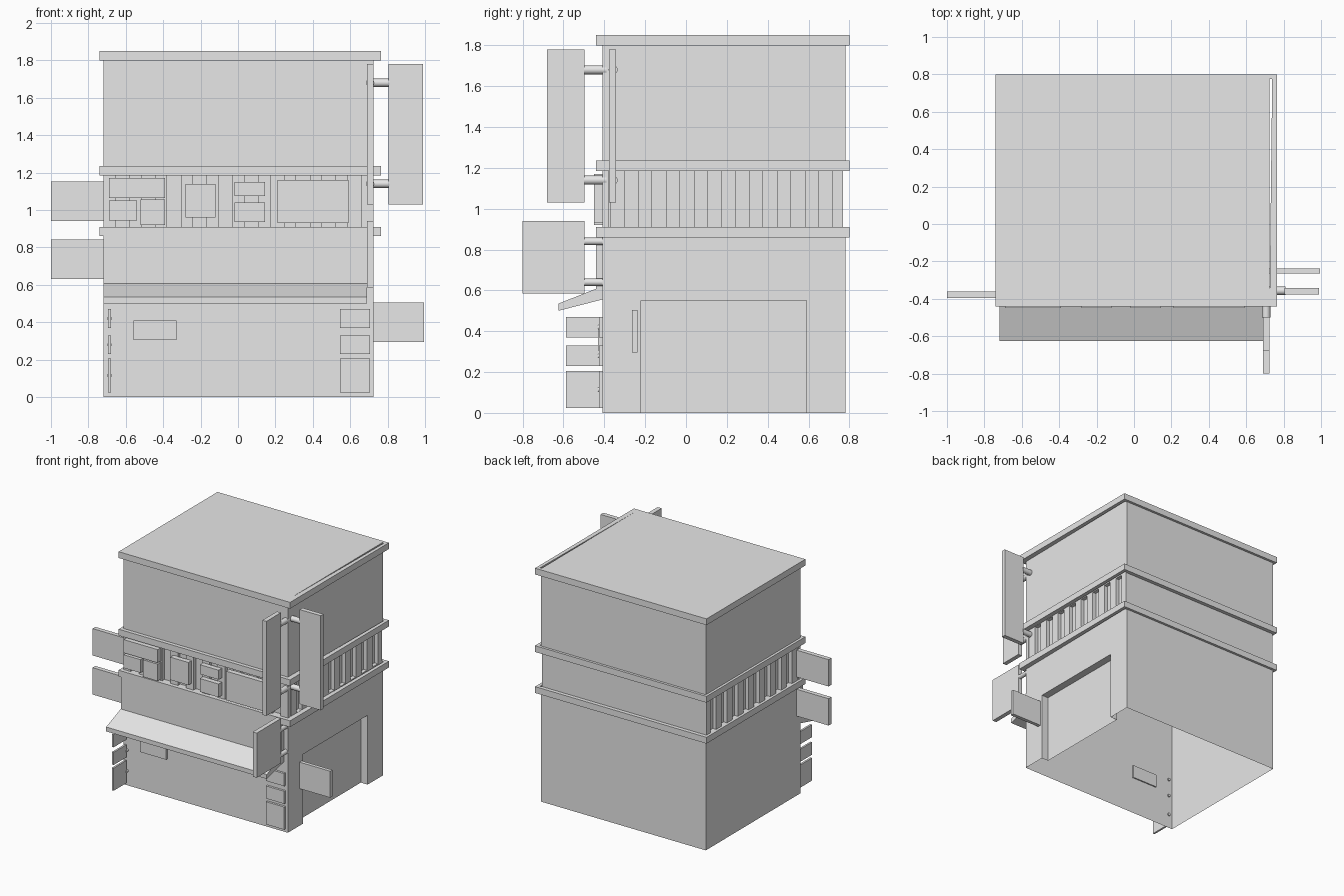
import bpy, bmesh
from mathutils import Vector

cube = bpy.data.objects.get("Cube")
if cube:
    bpy.data.objects.remove(cube, do_unlink=True)

grey = bpy.data.materials.new("plain grey")
grey.use_nodes = True
grey.diffuse_color = (0.8, 0.8, 0.8, 1)
grey.node_tree.nodes["Principled BSDF"].inputs["Base Color"].default_value = (0.8, 0.8, 0.8, 1)


def finish(name, bm):
    bmesh.ops.recalc_face_normals(bm, faces=bm.faces)
    mesh = bpy.data.meshes.new(name)
    bm.to_mesh(mesh)
    bm.free()
    mesh.materials.append(grey)
    obj = bpy.data.objects.new(name, mesh)
    bpy.context.collection.objects.link(obj)
    return obj


def add_prism(bm, points, offset, bottom=True):
    """Extrude a flat outline along an offset."""
    verts = [bm.verts.new(p) for p in points]
    base = bm.faces.new(verts)
    new = bmesh.ops.extrude_face_region(bm, geom=[base], use_keep_orig=bottom)["geom"]
    bmesh.ops.translate(bm, vec=offset, verts=[g for g in new if isinstance(g, bmesh.types.BMVert)])
    if not bottom and base.is_valid:
        bmesh.ops.delete(bm, geom=[base], context='FACES_ONLY')


def add_box(bm, x, y, z):
    plan = [(x[0], y[0], z[0]), (x[1], y[0], z[0]), (x[1], y[1], z[0]), (x[0], y[1], z[0])]
    add_prism(bm, plan, (0, 0, z[1] - z[0]))


def box(name, x, y, z):
    bm = bmesh.new()
    add_box(bm, x, y, z)
    return finish(name, bm)


def pole(name, start, end, radius):
    start, end = Vector(start), Vector(end)
    bm = bmesh.new()
    bmesh.ops.create_cone(bm, cap_ends=True, segments=16, radius1=radius, radius2=radius,
                          depth=(end - start).length)
    obj = finish(name, bm)
    obj.location = (start + end) / 2
    obj.rotation_euler = (end - start).to_track_quat('Z', 'Y').to_euler()
    for face in obj.data.polygons:
        face.use_smooth = len(face.vertices) == 4


L, R, F, B = -0.72, 0.725, -0.41, 0.78   # wall planes
DOOR = (-0.22, 0.59)
DOOR_TOP, INNER = 0.55, 0.665

# Ground floor shell, open below, with a recessed side entrance
bm = bmesh.new()
plan = [(L, F), (R, F), (R, DOOR[0]), (INNER, DOOR[0]), (INNER, DOOR[1]), (R, DOOR[1]), (R, B), (L, B)]
low = [bm.verts.new((x, y, 0)) for x, y in plan]
high = [bm.verts.new((x, y, DOOR_TOP)) for x, y in plan]
for i in range(len(plan)):
    j = (i + 1) % len(plan)
    bm.faces.new((low[i], low[j], high[j], high[i]))
bm.faces.new([high[i] for i in (2, 3, 4, 5)][::-1])
corners = [high[i] for i in (0, 1, 2, 5, 6, 7)]
top = [bm.verts.new((v.co.x, v.co.y, 0.91)) for v in corners]
for i in range(len(top)):
    j = (i + 1) % len(top)
    bm.faces.new((corners[i], corners[j], top[j], top[i]))
bm.faces.new(top)
finish("ground_floor", bm)

# Upper storeys
box("middle_floor", (L + 0.03, R - 0.03), (F + 0.03, B - 0.01), (0.91, 1.185))
box("top_floor", (L, R), (F, B), (1.185, 1.85))

# Vertical cladding boards on front and both sides of the middle floor
bm = bmesh.new()
for i in range(9):
    y = -0.37 + i * 0.136
    for x in ((L, L + 0.03), (R - 0.03, R)):
        add_box(bm, x, (y, min(y + 0.068, B - 0.01)), (0.91, 1.185))
for i in range(11):
    x = L + i * 0.138
    add_box(bm, (x, min(x + 0.065, R)), (F, F + 0.03), (0.91, 1.185))
finish("cladding_boards", bm)

# Cornices, with a narrow tapering gap along the right wall
for name, z in (("lower", 0.86), ("middle", 1.185), ("roof", 1.80)):
    bm = bmesh.new()
    add_box(bm, (-0.74, 0.765), (-0.44, F), (z, z + 0.05))
    add_box(bm, (-0.74, 0.765), (B - 0.005, 0.80), (z, z + 0.05))
    add_box(bm, (-0.74, L), (F, B), (z, z + 0.05))
    add_prism(bm, [(R, F, z), (0.765, F, z), (0.765, B, z), (R + 0.014, B, z)], (0, 0, 0.05))
    finish(name + "_cornice", bm)

# Shop fascia and awning
box("fascia", (L, 0.69), (-0.441, F), (0.56, 0.91))
bm = bmesh.new()
add_prism(bm, [(L, F, 0.62), (L, -0.625, 0.535), (L, -0.625, 0.50), (L, F, 0.555)], (1.41, 0, 0))
finish("awning", bm)

# Flat boards on the middle floor front: x range, z range
boards = [(-0.69, -0.39, 1.065, 1.17), (-0.69, -0.54, 0.945, 1.05), (-0.52, -0.39, 0.92, 1.055),
          (-0.28, -0.12, 0.96, 1.14), (-0.02, 0.145, 1.075, 1.15), (-0.02, 0.145, 0.935, 1.04),
          (0.21, 0.59, 0.93, 1.16)]
for x0, x1, z0, z1 in boards:
    box("front_board", (x0, x1), (-0.45, F), (z0, z1))

# Ground floor boards: flat ones on the right, projecting ones on the left
for z in ((0.37, 0.47), (0.23, 0.33), (0.025, 0.205)):
    box("flat_board", (0.545, 0.705), (-0.427, F), z)
    box("projecting_board", (-0.695, -0.68), (-0.587, -0.425), z)
    pole("board_peg", (-0.687, -0.43, sum(z) / 2), (-0.687, F + 0.01, sum(z) / 2), 0.012)
box("menu_board", (-0.56, -0.33), (-0.43, F + 0.01), (0.305, 0.41))

# Side panels
for z in (0.63, 0.94):
    box("left_panel", (-1.0, L), (-0.395, -0.36), (z, z + 0.213))
box("right_panel", (R, 0.995), (-0.265, -0.237), (0.295, 0.505))

# Tall hanging panels and the low corner panel, on poles
box("front_tall_panel", (0.69, R), (-0.68, -0.497), (1.03, 1.78))
box("right_tall_panel", (0.805, 0.99), (-0.377, -0.342), (1.03, 1.78))
box("front_corner_panel", (0.69, R), (-0.80, -0.497), (0.585, 0.94))
for z in (1.14, 1.68):
    pole("front_pole", (0.707, -0.50, z), (0.707, F + 0.02, z), 0.022)
    pole("right_pole", (0.81, -0.357, z), (R - 0.02, -0.357, z), 0.022)
for z in (0.64, 0.84):
    pole("corner_pole", (0.707, -0.50, z), (0.707, F + 0.02, z), 0.018)
